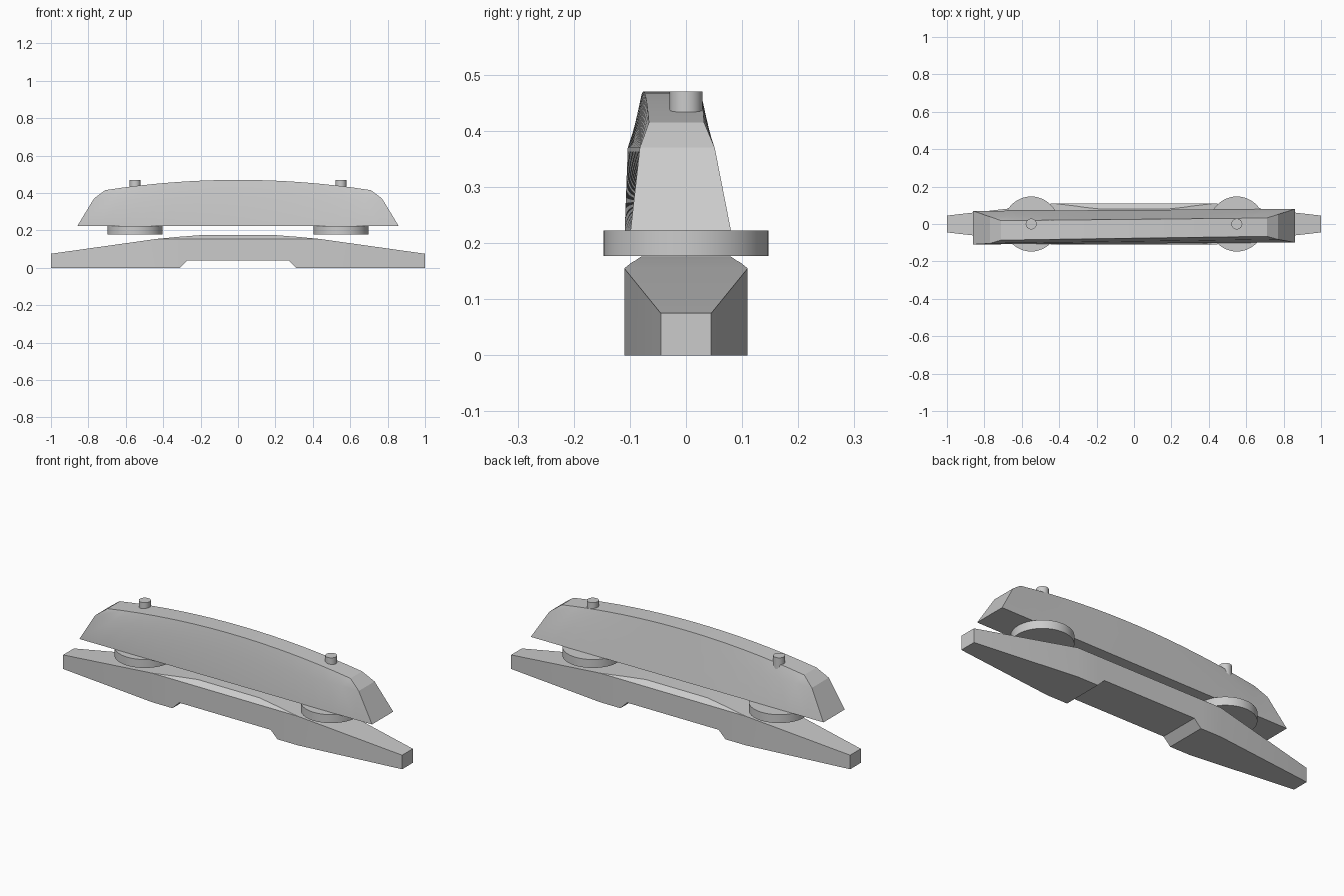
import bpy, bmesh, math

cube = bpy.data.objects.get("Cube")
if cube:
    bpy.data.objects.remove(cube, do_unlink=True)

grey = bpy.data.materials.new("plain grey")
grey.use_nodes = True
colour = (0.6, 0.6, 0.6, 1)
grey.diffuse_color = colour
grey.node_tree.nodes["Principled BSDF"].inputs["Base Color"].default_value = colour


def finish(obj, angle=20):
    obj.data.materials.append(grey)
    bpy.ops.object.select_all(action='DESELECT')
    obj.select_set(True)
    bpy.context.view_layer.objects.active = obj
    bpy.ops.object.shade_smooth_by_angle(angle=math.radians(angle))


def loft(name, rings):
    """Skin a row of six-point rings, each ordered up the front and down the back."""
    bm = bmesh.new()
    rows = [[bm.verts.new(p) for p in ring] for ring in rings]
    for a, b in zip(rows, rows[1:]):
        for i in range(6):
            j = (i + 1) % 6
            bm.faces.new((a[i], a[j], b[j], b[i]))
    for r in (rows[0], rows[-1]):
        bm.faces.new((r[0], r[1], r[4], r[5]))
        bm.faces.new((r[1], r[2], r[3], r[4]))
    bmesh.ops.remove_doubles(bm, verts=bm.verts, dist=0.0001)
    bmesh.ops.recalc_face_normals(bm, faces=bm.faces)
    mesh = bpy.data.meshes.new(name)
    bm.to_mesh(mesh)
    bm.free()
    obj = bpy.data.objects.new(name, mesh)
    bpy.context.collection.objects.link(obj)
    finish(obj)


def cylinder(name, x, radius, low, high):
    bpy.ops.mesh.primitive_cylinder_add(
        vertices=48, radius=radius, depth=high - low, location=(x, 0, (low + high) / 2))
    obj = bpy.context.object
    obj.name = name
    finish(obj, 30)


# Lower bar: x, bottom z, half width, shoulder z, crown half width, crown z
half = [
    (1.0, 0, 0.045, 0.075, 0.045, 0.075),
    (0.43, 0, 0.11, 0.155, 0.11, 0.155),
    (0.31, 0, 0.11, 0.155, 0.096, 0.166),
    (0.27, 0.04, 0.11, 0.155, 0.09, 0.169),
    (0.18, 0.04, 0.11, 0.155, 0.08, 0.176),
]
stations = [(-s[0],) + s[1:] for s in half] + half[::-1]
loft("lower_bar", [
    [(x, -w, b), (x, -w, s), (x, -c, t), (x, c, t), (x, w, s), (x, w, b)]
    for x, b, w, s, c, t in stations])

# Upper bar: half length, y at the middle, y drift along x, base z, arch height
edges = [
    (0.86, -0.104, 0.006, 0.222, 0),
    (0.77, -0.093, 0.014, 0.37, 0),
    (0.71, -0.076, 0.014, 0.415, 0.055),
    (0.71, 0.025, 0.01, 0.415, 0.055),
    (0.77, 0.045, 0.008, 0.37, 0),
    (0.86, 0.075, 0.006, 0.222, 0),
]
steps = 16
rings = []
for n in range(steps + 1):
    t = 2 * n / steps - 1
    rings.append([(length * t, y + drift * length * t, z + arch * (1 - t * t))
                  for length, y, drift, z, arch in edges])
loft("upper_bar", rings)

# Round pads under the upper bar and small pins on its top
for side, x in (("right", -0.55), ("left", 0.55)):
    cylinder(side + "_pad", x, 0.147, 0.177, 0.222)
    cylinder(side + "_pin", x, 0.029, 0.40, 0.47)
